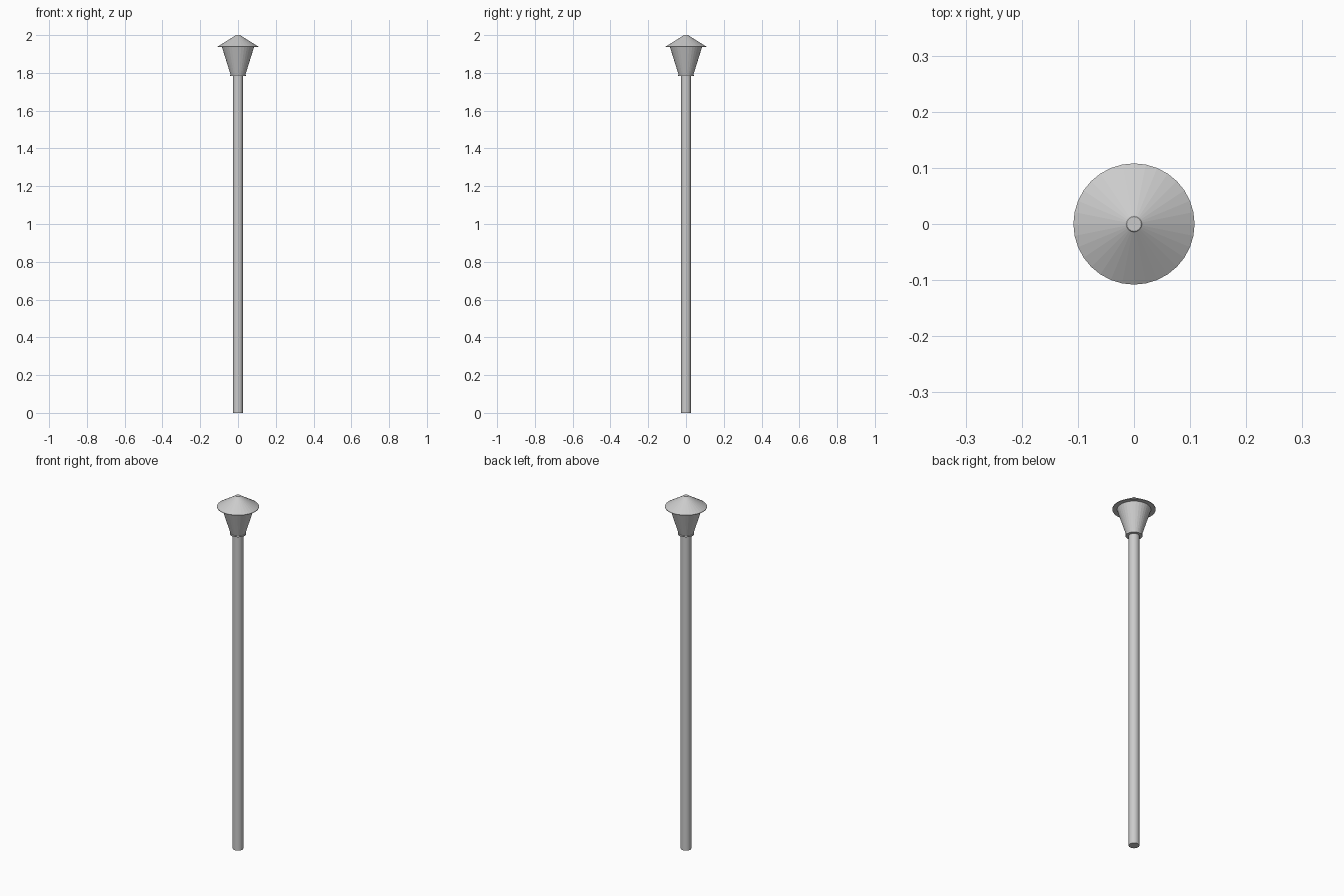
import bpy, bmesh, math

if "Cube" in bpy.data.objects:
    bpy.data.objects.remove(bpy.data.objects["Cube"])

SEG = 32


def lathe(name, profile):
    """Spin a (radius, z) profile around the z axis, with capped ends."""
    bm = bmesh.new()
    rings = [[bm.verts.new((r * math.cos(2 * math.pi * i / SEG),
                            r * math.sin(2 * math.pi * i / SEG), z))
              for i in range(SEG)] for r, z in profile]
    for a, b in zip(rings, rings[1:]):
        for i in range(SEG):
            j = (i + 1) % SEG
            bm.faces.new((a[i], a[j], b[j], b[i]))
    bm.faces.new(list(reversed(rings[0])))
    bm.faces.new(rings[-1])
    mesh = bpy.data.meshes.new(name)
    bm.to_mesh(mesh)
    bm.free()
    obj = bpy.data.objects.new(name, mesh)
    bpy.context.collection.objects.link(obj)
    return obj


# Straight pole
lathe("post", [(0.027, 0), (0.027, 1.785)])

# Thin collar under the lamp housing
lathe("collar", [(0.042, 1.783), (0.042, 1.79)])

# Flared lamp housing
lathe("lamp_housing", [(0.039, 1.79), (0.085, 1.937)])

# Conical roof with thin brim and small flattened tip
lathe("roof", [(0.108, 1.936), (0.108, 1.939), (0.015, 1.997), (0.013, 2.0)])
